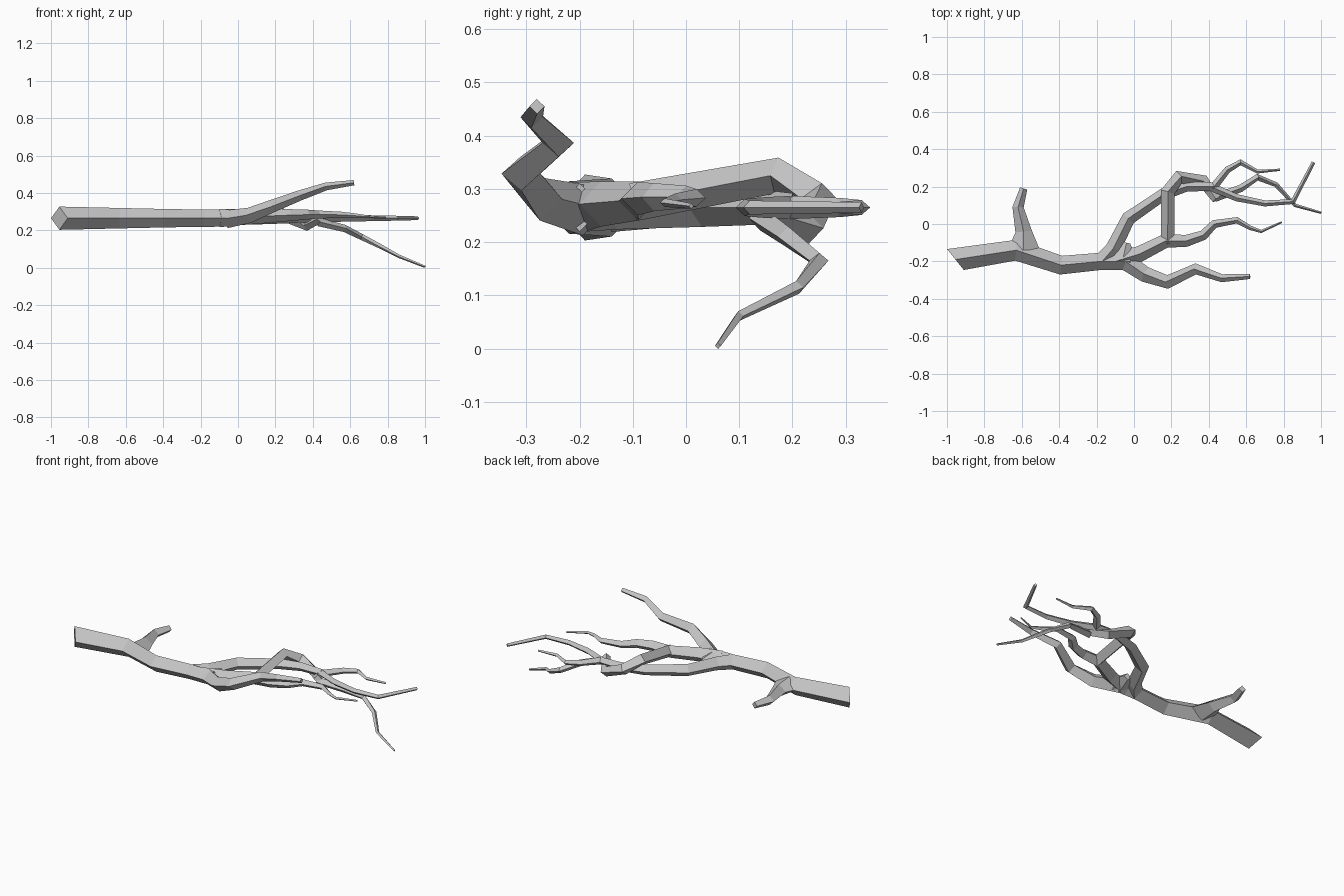
import bpy, bmesh
from math import sin
from mathutils import Vector

cube = bpy.data.objects.get("Cube")
if cube:
    bpy.data.objects.remove(cube)

bark = bpy.data.materials.new("grey bark")
bark.use_nodes = True
grey = (0.55, 0.55, 0.55, 1)
bark.diffuse_color = grey
bark.node_tree.nodes["Principled BSDF"].inputs["Base Color"].default_value = grey

UP = Vector((0, 0, 1))


def level(t):
    return 0.265


def rising(t):
    return 0.26 + 0.195 * t * t * (3 - 2 * t)


def arching(t):
    return 0.275 + 0.05 * sin(6 * t)


def drooping(t):
    return 0.245 - 0.24 * t ** 1.2


def limb(name, path, thick, thin, height=level, flare=1, spread=0, cut_direction=None):
    """Diamond-section limb along a plan path, tapering from thick to thin."""
    last = len(path) - 1
    points = [Vector((x, y, height(i / last))) for i, (x, y) in enumerate(path)]
    steps = [(b - a).normalized() for a, b in zip(points, points[1:])]
    bm = bmesh.new()
    rings = []
    for i, point in enumerate(points):
        before = steps[max(i - 1, 0)]
        after = steps[min(i, last - 1)]
        tangent = (before + after).normalized()
        if i == 0 and cut_direction:
            tangent = Vector(cut_direction).normalized()
        side = tangent.cross(UP).normalized()
        top = side.cross(tangent)
        rest = 1 - i / last
        radius = thin + (thick - thin) * rest ** flare
        width = min(1 / max(tangent.dot(after), 0.5), 1.3) + spread * rest ** 4
        corners = (side * width, top, -side * width, -top)
        rings.append([bm.verts.new(point + corner * radius) for corner in corners])
    for ring, following in zip(rings, rings[1:]):
        for k in range(4):
            n = (k + 1) % 4
            bm.faces.new((ring[k], ring[n], following[n], following[k]))
    bm.faces.new(rings[0])
    bm.faces.new(rings[-1])
    bmesh.ops.recalc_face_normals(bm, faces=bm.faces)
    mesh = bpy.data.meshes.new(name)
    bm.to_mesh(mesh)
    bm.free()
    mesh.materials.append(bark)
    obj = bpy.data.objects.new(name, mesh)
    bpy.context.collection.objects.link(obj)


# Thick stem with a slanted cut end
limb("main_stem",
     [(-.955, -.19), (-.63, -.14), (-.39, -.22), (-.18, -.2), (-.02, -.2)],
     thick=0.062, thin=0.045, flare=2, cut_direction=(1, 0.8, 0))

# Short side stub with a wide base
limb("side_stub", [(-.59, -.14), (-.59, -.04), (-.62, .09), (-.59, .19)],
     thick=0.046, thin=0.02, spread=0.9)

# Three limbs from the main fork, with a web filling the crotch
limb("rear_limb",
     [(-.17, -.2), (-.11, -.13), (-.03, .03), (.16, .16), (.28, .2), (.43, .2)],
     thick=0.046, thin=0.022)
limb("middle_limb",
     [(-.1, -.2), (.03, -.16), (.17, -.09), (.28, -.09), (.37, -.06),
      (.43, 0), (.55, .02), (.62, -.02), (.68, -.04), (.79, .01)],
     thick=0.048, thin=0.005, flare=1.2,
     height=lambda t: 0.265 + 0.02 * sin(3 * t))
limb("raised_limb",
     [(-.06, -.19), (.06, -.27), (.18, -.31), (.33, -.24), (.47, -.29), (.62, -.28)],
     thick=0.048, thin=0.014, height=rising)
limb("fork_web", [(-.06, -.19), (-.04, -.1)], thick=0.044, thin=0.02, spread=1)

# Arching limb and the twig that droops from its end
limb("arched_limb",
     [(.18, -.1), (.18, .17), (.24, .25), (.37, .23), (.44, .13)],
     thick=0.036, thin=0.022, height=arching, flare=0.5)
limb("drooping_twig",
     [(.43, .14), (.57, .19), (.66, .25), (.76, .21), (.86, .1), (1, .06)],
     thick=0.023, thin=0.006, height=drooping)

# Fine twigs from the rear limb
limb("curled_twig", [(.42, .19), (.5, .29), (.57, .33), (.66, .28), (.78, .29)],
     thick=0.022, thin=0.006)
limb("long_twig", [(.41, .2), (.55, .14), (.7, .11), (.85, .12), (.96, .33)],
     thick=0.022, thin=0.01)
